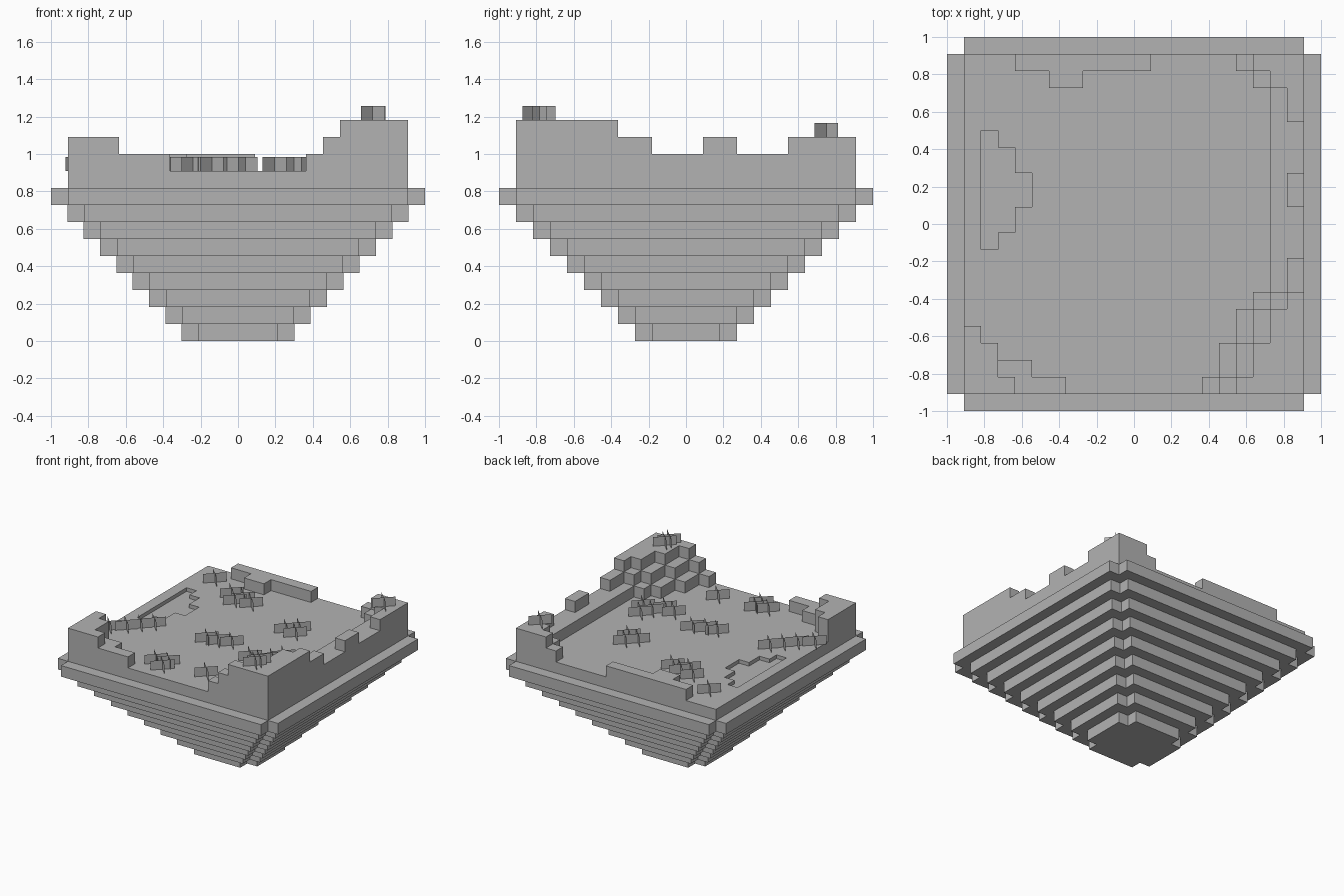
import bpy, bmesh

if "Cube" in bpy.data.objects:
    bpy.data.objects.remove(bpy.data.objects["Cube"])

C = 1 / 11          # size of one block
E = 10 * C          # half width of the ground

stone = bpy.data.materials.new("plain grey")
stone.use_nodes = True
stone.diffuse_color = (0.45, 0.45, 0.45, 1)
stone.node_tree.nodes["Principled BSDF"].inputs["Base Color"].default_value = (0.45, 0.45, 0.45, 1)


def finish(name, bm):
    mesh = bpy.data.meshes.new(name)
    bm.to_mesh(mesh)
    bm.free()
    mesh.materials.append(stone)
    obj = bpy.data.objects.new(name, mesh)
    bpy.context.collection.objects.link(obj)
    return obj


def prism(name, outline, z0, z1):
    """Upright solid from a flat outline."""
    bm = bmesh.new()
    base = bm.faces.new([bm.verts.new((x, y, z0)) for x, y in outline])
    top = bmesh.ops.extrude_face_region(bm, geom=[base])["geom"]
    verts = [v for v in top if isinstance(v, bmesh.types.BMVert)]
    bmesh.ops.translate(bm, verts=verts, vec=(0, 0, z1 - z0))
    bmesh.ops.recalc_face_normals(bm, faces=bm.faces)
    return finish(name, bm)


def terrace(name, sx, sy, widths, level):
    """Stepped layer in a corner; widths are block counts row by row."""
    pts = [(E, E)]
    for i, w in enumerate(widths):
        for row in (i, i + 1):
            p = (E - w * C, E - row * C)
            if p != pts[-1]:
                pts.append(p)
    pts.append((E, E - len(widths) * C))
    prism(name, [(x * sx, y * sy) for x, y in pts], level * C, (level + 1) * C)


def rect(x0, x1, y0, y1):
    return [(x0, y0), (x1, y0), (x1, y1), (x0, y1)]


# Underside: shrinking layers with one block notched from each corner
for i in range(9):
    x, y = 1 - 0.0873 * i, 1 - C * i
    a, b = x - C, y - C
    quarter = [(x, b), (a, b), (a, y)]
    ring = quarter + [(-px, py) for px, py in reversed(quarter)]
    ring += [(-px, -py) for px, py in ring]
    prism(f"underside_layer_{i + 1}", ring, (8 - i) * C, (9 - i) * C)

# Ground with a shallow stepped pond
ground = prism("ground", rect(-E, E, -E, E), 9 * C, 10 * C)
pond_y = 2 * C
left = -9 * C
half = [(left, 3.5 * C), (left + C, 3.5 * C), (left + C, 2.5 * C),
        (left + 2 * C, 2.5 * C), (left + 2 * C, C), (left + 3 * C, C)]
outline = [(x, pond_y + y) for x, y in half]
outline += [(x, pond_y - y) for x, y in reversed(half)]
cutter = prism("pond_cutter", outline, 10 * C - 0.03, 11 * C)
cutter.hide_render = True
cut = ground.modifiers.new("pond", "BOOLEAN")
cut.operation = "DIFFERENCE"
cut.solver = "EXACT"
cut.object = cutter
bpy.context.view_layer.objects.active = ground
bpy.ops.object.modifier_apply(modifier=cut.name)
bpy.data.objects.remove(cutter)

# Tall front corner and the wall along the left side
terrace("side_wall", 1, -1, [6, 5, 5, 4, 4, 3] + [2] * 12 + [3, 4], 10)
terrace("tall_corner_middle", 1, -1, [5, 4, 4, 3, 3, 2, 1, 1], 11)
terrace("tall_corner_top", 1, -1, [4, 3, 3, 2, 2, 1], 12)
terrace("back_corner_top", 1, 1, [3, 2, 1, 1], 11)
prism("side_wall_block", rect(9 * C, E, C, 3 * C), 11 * C, 12 * C)

# Low front corner
terrace("low_corner_base", -1, -1, [6, 4, 2, 1], 10)
terrace("low_corner_top", -1, -1, [3, 2, 2, 1], 11)

# Back wall with a bump towards the middle
prism("back_wall", [(-7 * C, E), (-7 * C, 9 * C), (-5 * C, 9 * C), (-5 * C, 8 * C),
                    (-3 * C, 8 * C), (-3 * C, 9 * C), (C, 9 * C), (C, E)], 10 * C, 11 * C)

# Plants: two crossed upright sheets each, grouped by clump
clumps = {
    "back_right_tuft": (10, [(-.70, .70)]),
    "back_plants": (10, [(-.45, .56), (-.33, .54), (-.23, .50), (-.36, .47)]),
    "left_plants": (10, [(.24, .28), (.31, .35), (.34, .26)]),
    "middle_plants": (10, [(-.15, -.19), (-.06, -.18), (.04, -.14)]),
    "right_plants": (10, [(-.76, -.36), (-.69, -.28), (-.62, -.20)]),
    "front_plants": (10, [(-.24, -.72), (-.15, -.69), (-.14, -.78)]),
    "corner_plants": (10, [(.30, -.27), (.40, -.30), (.45, -.20), (.55, -.23), (.50, -.12)]),
    "front_tuft": (10, [(.195, -.69)]),
    "edge_tuft": (10, [(-.86, -.44)]),
    "back_corner_tuft": (12, [(.80, .75)]),
    "tall_corner_tuft": (13, [(.72, -.81), (.725, -.76)]),
}
R, H = 0.063, 0.075
for name, (level, spots) in clumps.items():
    bm = bmesh.new()
    z = level * C
    for x, y in spots:
        for s in (1, -1):
            ends = [(x - R, y - R * s), (x + R, y + R * s)]
            corners = [(*p, z) for p in ends] + [(*p, z + H) for p in reversed(ends)]
            bm.faces.new([bm.verts.new(p) for p in corners])
    finish(name, bm)
